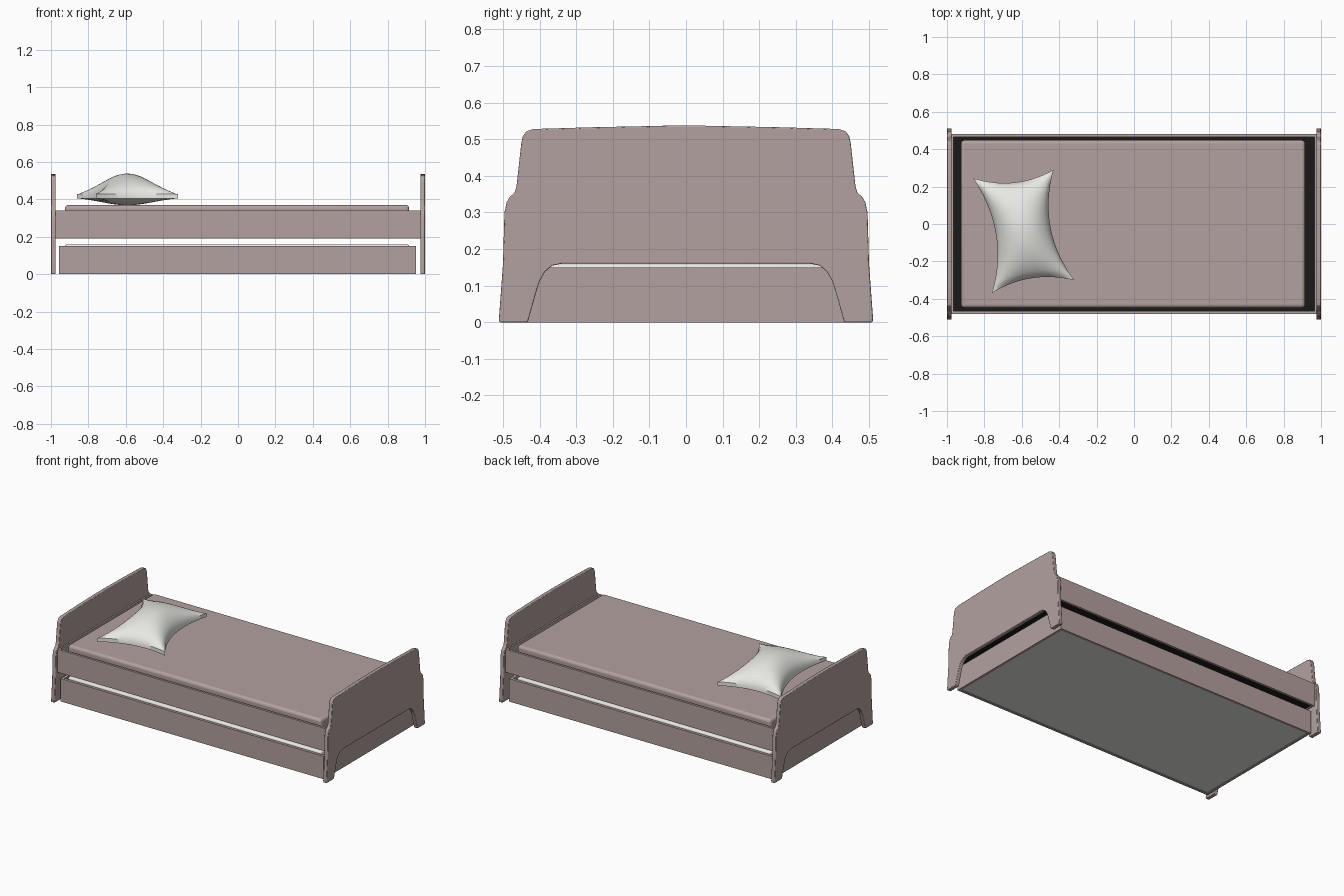
import bpy, bmesh, math
from mathutils import Vector

if "Cube" in bpy.data.objects:
    bpy.data.objects.remove(bpy.data.objects["Cube"])


def mat(name, c):
    m = bpy.data.materials.new(name)
    m.diffuse_color = (*c, 1)
    m.use_nodes = True
    m.node_tree.nodes["Principled BSDF"].inputs["Base Color"].default_value = m.diffuse_color
    return m


WOOD = mat("dusty_rose_brown", (0.45, 0.355, 0.345))
WHITE = mat("soft_white", (0.80, 0.80, 0.77))
DARK = mat("black", (0.01, 0.01, 0.01))


def finish(name, bm, m, bevel=0, seg=2, smooth=True):
    bmesh.ops.recalc_face_normals(bm, faces=bm.faces)
    me = bpy.data.meshes.new(name)
    bm.to_mesh(me)
    bm.free()
    ob = bpy.data.objects.new(name, me)
    bpy.context.collection.objects.link(ob)
    me.materials.append(m)
    if bevel:
        b = ob.modifiers.new("bevel", 'BEVEL')
        b.width, b.segments, b.limit_method = bevel, seg, 'ANGLE'
    if smooth:
        bpy.ops.object.select_all(action='DESELECT')
        ob.select_set(True)
        bpy.context.view_layer.objects.active = ob
        bpy.ops.object.shade_smooth_by_angle(angle=math.radians(35))
    return ob


def box(name, lo, hi, m, bevel=0, seg=2):
    bm = bmesh.new()
    bmesh.ops.create_cube(bm, size=1)
    lo, hi = Vector(lo), Vector(hi)
    for v in bm.verts:
        v.co = Vector([(lo[i] + hi[i]) / 2 + v.co[i] * (hi[i] - lo[i]) for i in range(3)])
    return finish(name, bm, m, bevel, seg, bevel > 0)


# Head and foot boards: mirrored outline with an arch between the feet
half = [(0.34, 0.16), (0.365, 0.155), (0.385, 0.138), (0.4, 0.112), (0.41, 0.08), (0.43, 0.008),
        (0.433, 0), (0.51, 0), (0.511, 0.012), (0.5, 0.16), (0.496, 0.3), (0.49, 0.328),
        (0.482, 0.342), (0.468, 0.354), (0.463, 0.372), (0.45, 0.49), (0.446, 0.508),
        (0.436, 0.522), (0.418, 0.528), (0.25, 0.533), (0.05, 0.537)]
outline = half + [(-y, z) for y, z in reversed(half)]
for name, x0, x1 in (("headboard", -1, -0.975), ("footboard", 0.975, 1)):
    bm = bmesh.new()
    f = bm.faces.new([bm.verts.new((x0, y, z)) for y, z in outline])
    ext = bmesh.ops.extrude_face_region(bm, geom=[f])
    for g in ext["geom"]:
        if isinstance(g, bmesh.types.BMVert):
            g.co.x = x1
    finish(name, bm, WOOD, 0.003, 2)

# Bed frame rails
for s, n in ((-1, "front"), (1, "back")):
    a, b = sorted((s * 0.465, s * 0.48))
    box(n + "_rail", (-0.975, a, 0.19), (0.975, b, 0.34), WOOD)
for s, n in ((-1, "head"), (1, "foot")):
    a, b = sorted((s * 0.965, s * 0.975))
    box(n + "_rail", (a, -0.465, 0.19), (b, 0.465, 0.34), WOOD)

# Dark bed base and upper mattress
box("bed_base", (-0.965, -0.465, 0.195), (0.965, 0.465, 0.21), DARK)
box("upper_mattress", (-0.925, -0.448, 0.21), (0.915, 0.448, 0.37), WOOD, 0.018, 4)

# Pull-out drawer box with its own mattress
for s, n in ((-1, "front"), (1, "back")):
    a, b = sorted((s * 0.455, s * 0.472))
    box("drawer_" + n, (-0.957, a, 0), (0.953, b, 0.15), WOOD)
box("drawer_head_end", (-0.957, -0.455, 0), (-0.94, 0.455, 0.15), WOOD)
box("drawer_foot_end", (0.936, -0.455, 0), (0.953, 0.455, 0.15), WOOD)
box("drawer_bottom", (-0.94, -0.455, 0.004), (0.936, 0.455, 0.02), WHITE)
box("lower_mattress", (-0.925, -0.448, 0.02), (0.915, 0.448, 0.16), WHITE, 0.012, 3)

# Pillow: two pinched domes joined by a thin seam band
N = 28
c00, c10, c11, c01 = [Vector(p) for p in ((-0.76, -0.37), (-0.32, -0.30), (-0.43, 0.29), (-0.86, 0.245))]
bm = bmesh.new()
grids = []
for base, rise in ((0.43, 0.108), (0.405, -0.036)):
    g = []
    for j in range(N + 1):
        row = []
        for i in range(N + 1):
            u, v = 2 * i / N - 1, 2 * j / N - 1
            s = (u * (1 - 0.33 * (1 - v * v)) + 1) / 2
            t = (v * (1 - 0.15 * (1 - u * u)) + 1) / 2
            p = c00.lerp(c10, s).lerp(c01.lerp(c11, s), t)
            h = ((1 - u * u) * (1 - v * v)) ** 0.65
            row.append(bm.verts.new((p.x, p.y, base + rise * h)))
        g.append(row)
    for j in range(N):
        for i in range(N):
            bm.faces.new((g[j][i], g[j][i + 1], g[j + 1][i + 1], g[j + 1][i]))
    grids.append(g)
ring = [(0, i) for i in range(N)] + [(j, N) for j in range(N)] + \
       [(N, i) for i in range(N, 0, -1)] + [(j, 0) for j in range(N, 0, -1)]
top, bot = grids
for k, (j, i) in enumerate(ring):
    j2, i2 = ring[(k + 1) % len(ring)]
    bm.faces.new((top[j][i], top[j2][i2], bot[j2][i2], bot[j][i]))
finish("pillow", bm, WHITE)
